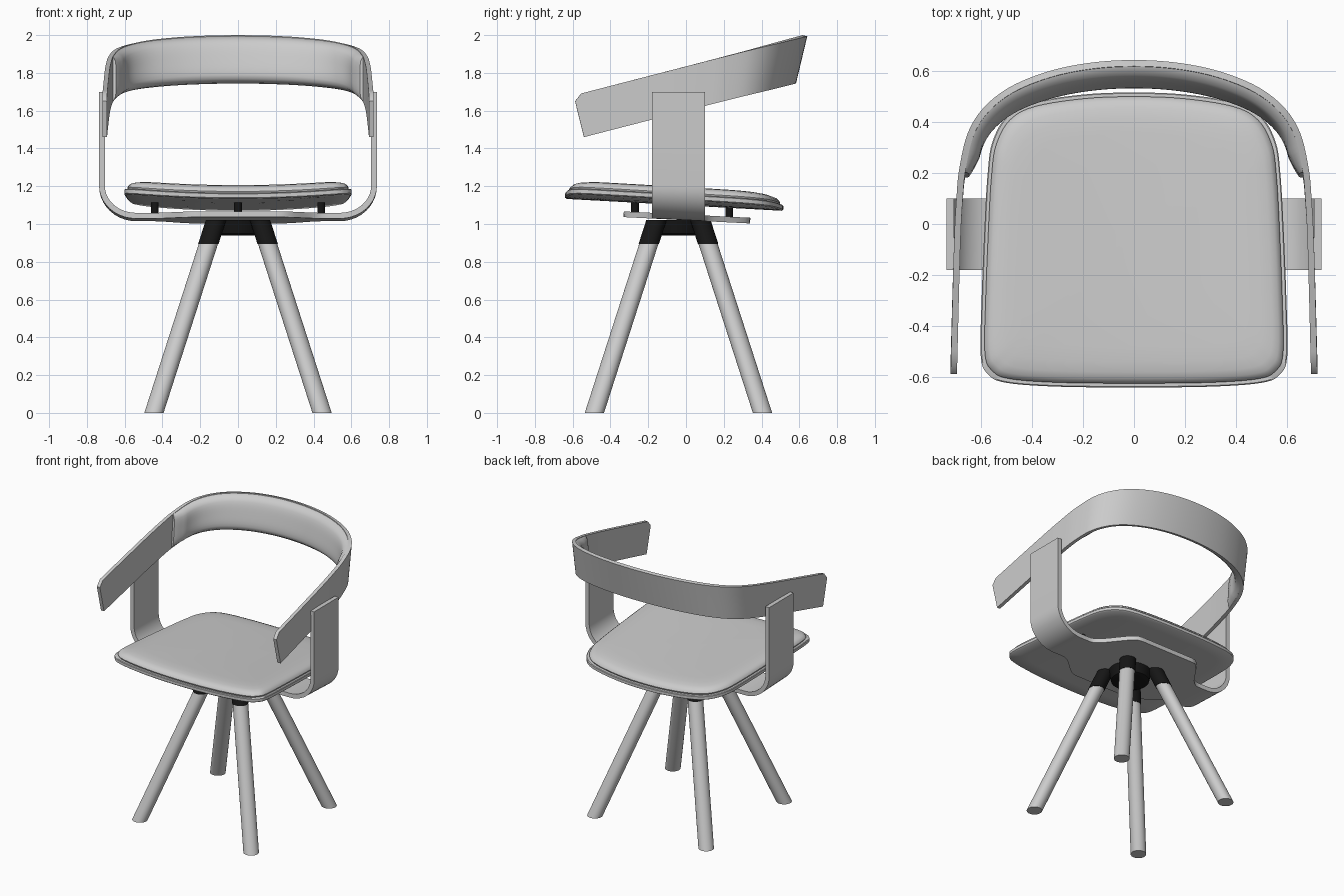
import bpy, bmesh, math
from mathutils import Vector

if "Cube" in bpy.data.objects:
    bpy.data.objects.remove(bpy.data.objects["Cube"])


def material(name, rgb):
    m = bpy.data.materials.new(name)
    m.diffuse_color = (*rgb, 1)
    m.use_nodes = True
    m.node_tree.nodes["Principled BSDF"].inputs["Base Color"].default_value = m.diffuse_color
    return m


GREY = material("light grey", (0.6, 0.6, 0.6))
BLACK = material("black", (0.008, 0.008, 0.008))


def loft(name, rings, mat, closed=True, thickness=0, angle=40):
    """Skin a list of equal-length point rings; open strips get a thickness."""
    bm = bmesh.new()
    rows = [[bm.verts.new(p) for p in r] for r in rings]
    n = len(rows[0])
    for a, b in zip(rows, rows[1:]):
        for i in range(n if closed else n - 1):
            j = (i + 1) % n
            bm.faces.new((a[i], a[j], b[j], b[i]))
    if closed:
        bm.faces.new(rows[0][::-1])
        bm.faces.new(rows[-1])
    bmesh.ops.recalc_face_normals(bm, faces=bm.faces)
    mesh = bpy.data.meshes.new(name)
    bm.to_mesh(mesh)
    bm.free()
    mesh.materials.append(mat)
    ob = bpy.data.objects.new(name, mesh)
    bpy.context.collection.objects.link(ob)
    bpy.ops.object.select_all(action='DESELECT')
    ob.select_set(True)
    bpy.context.view_layer.objects.active = ob
    if thickness:
        mod = ob.modifiers.new("thickness", 'SOLIDIFY')
        mod.thickness = thickness
        mod.offset = 0
        mod.use_even_offset = True
        bpy.ops.object.modifier_apply(modifier=mod.name)
    bpy.ops.object.shade_smooth_by_angle(angle=math.radians(angle))
    return ob


def spline(pts, steps, closed=False):
    """Catmull-Rom curve through 2D points."""
    pts = [Vector(p) for p in pts]
    n = len(pts)
    get = (lambda i: pts[i % n]) if closed else (lambda i: pts[max(0, min(n - 1, i))])
    out = []
    for i in range(n if closed else n - 1):
        a, b, c, d = (get(i + k) for k in (-1, 0, 1, 2))
        for s in range(steps):
            t = s / steps
            out.append(0.5 * (2 * b + (c - a) * t + (2 * a - 5 * b + 4 * c - d) * t * t
                              + (3 * b - a - 3 * c + d) * t ** 3))
    return out if closed else out + [pts[-1]]


def circle(cx, cy, z, r, n=32):
    return [(cx + r * math.cos(2 * math.pi * i / n), cy + r * math.sin(2 * math.pi * i / n), z)
            for i in range(n)]


def smooth(t):
    t = max(0, min(1, t))
    return t * t * (3 - 2 * t)


# Seat shell and cushion: nested outlines on a tilted, slightly dished surface
half = [(0, -.64), (.3, -.637), (.5, -.622), (.57, -.59), (.6, -.52), (.597, -.3), (.585, 0),
        (.573, .2), (.555, .32), (.5, .42), (.4, .475), (.2, .507), (0, .515)]
outline = spline(half + [(-x, y) for x, y in half[-2:0:-1]], 5, True)


def seat_ring(inset, h):
    ring = []
    for x, y in outline:
        x, y = x * (1 - inset / .6), -.06 + (y + .06) * (1 - inset / .575)
        ring.append((x, y, 1.098 - .055 * y + .08 * x * x + h))
    return ring


loft("seat_shell", [seat_ring(*p) for p in
     [(.54, 0), (.4, 0), (.25, 0), (.1, 0), (.008, 0), (0, .006), (0, .026), (.004, .03), (.06, .03)]], GREY)
loft("seat_cushion", [seat_ring(*p) for p in
     [(.06, .025), (.02, .03), (.016, .04), (.022, .052), (.036, .064), (.06, .072), (.1, .078),
      (.16, .08), (.28, .081), (.42, .082), (.54, .082)]], GREY)

# U-shaped bracket that widens into a plate under the seat
side = [(.72, 1.70), (.72, 1.45), (.72, 1.2)]
side += [(.54 + .18 * math.cos(a), 1.2 - .165 * math.sin(a))
         for a in (math.radians(9 * k) for k in range(1, 11))]
side += [(.54 - .03 * k, 1.035) for k in range(1, 18)]
path = side + [(0, 1.035)] + [(-x, z) for x, z in side[::-1]]
strip = []
for x, z in path:
    w = smooth((.46 - abs(x)) / .24)
    tilt = max(0, 1 - (z - 1.035) / .2) * .05
    ys = [-.04 + .045 * w + v / 4 * (.14 + .195 * w) for v in range(-4, 5)]
    strip.append([(x, y, z - tilt * y) for y in ys])
loft("arm_bracket", strip, GREY, closed=False, thickness=.03)

# Curved back and arm band, lying in a sloping plane
arm = [(.706, -.595), (.693, -.1), (.683, .1), (.671, .22), (.638, .355), (.575, .452),
       (.472, .53), (.325, .588), (.165, .62), (0, .63)]
curve = spline(arm + [(-x, y) for x, y in arm[-2::-1]], 8)


def band_point(p, v):
    """Point on the band at height fraction v (0 bottom edge, 1 top edge)."""
    yb = -.54 + (p.y + .595) * 1.11 / 1.225
    y = yb + (p.y - yb) * v
    return Vector((p.x, y, 1.46 + .235 * v + .258 * (y + .54)))


last = len(curve) - 1
band = []
for i, p in enumerate(curve):
    top = .86 if i in (0, last) else 1
    band.append([band_point(p, top * k / 4) for k in range(5)])
loft("back_and_arm_band", band, GREY, closed=False, thickness=.025)

# Padding on the inside of the back
pad = []
for i in range(1, last):
    p = curve[i]
    if p.y < .195:
        continue
    t = (curve[i + 1] - curve[i - 1]).normalized()
    n = Vector((-t.y, t.x, 0))
    if n.dot(Vector((-p.x, -p.y, 0))) < 0:
        n = -n
    grow = math.sqrt(max(0, min(1, (p.y - .19) / .1)))
    ring = [band_point(p, .01), ]
    for k in range(13):
        v = k / 12
        bulge = max(0, 1 - abs(2 * v - 1) ** 3.5) ** .5
        ring.append(band_point(p, .01 + .98 * v) + n * (.0125 + .042 * grow * bulge))
    ring.append(band_point(p, .99))
    pad.append(ring)
loft("back_padding", pad, GREY, angle=50)

# Splayed legs with black sockets
CY = -.04


def leg_ring(sx, sy, z, r):
    d = .445 - .322 * z
    return circle(sx * d, CY + sy * d, z, r)


for sx, sn in ((-1, "left"), (1, "right")):
    for sy, fn in ((-1, "front"), (1, "back")):
        loft(f"{fn}_{sn}_leg", [leg_ring(sx, sy, z, .051) for z in (0, .91)], GREY)
        loft(f"{fn}_{sn}_socket", [leg_ring(sx, sy, .895, .054), leg_ring(sx, sy, 1.02, .054)], BLACK)

# Central hub
loft("hub", [circle(0, CY, z, r) for z, r in ((.94, .1), (.95, .125), (1.022, .14))], BLACK)

# Spacers between plate and seat
for k, (x, y) in enumerate([(0, -.27), (0, .23), (.44, 0), (-.44, 0)]):
    z = 1.04 - .05 * y
    loft(f"spacer_{k + 1}", [circle(x, y, z, .02, 16), circle(x, y, z + .075, .02, 16)], BLACK)
